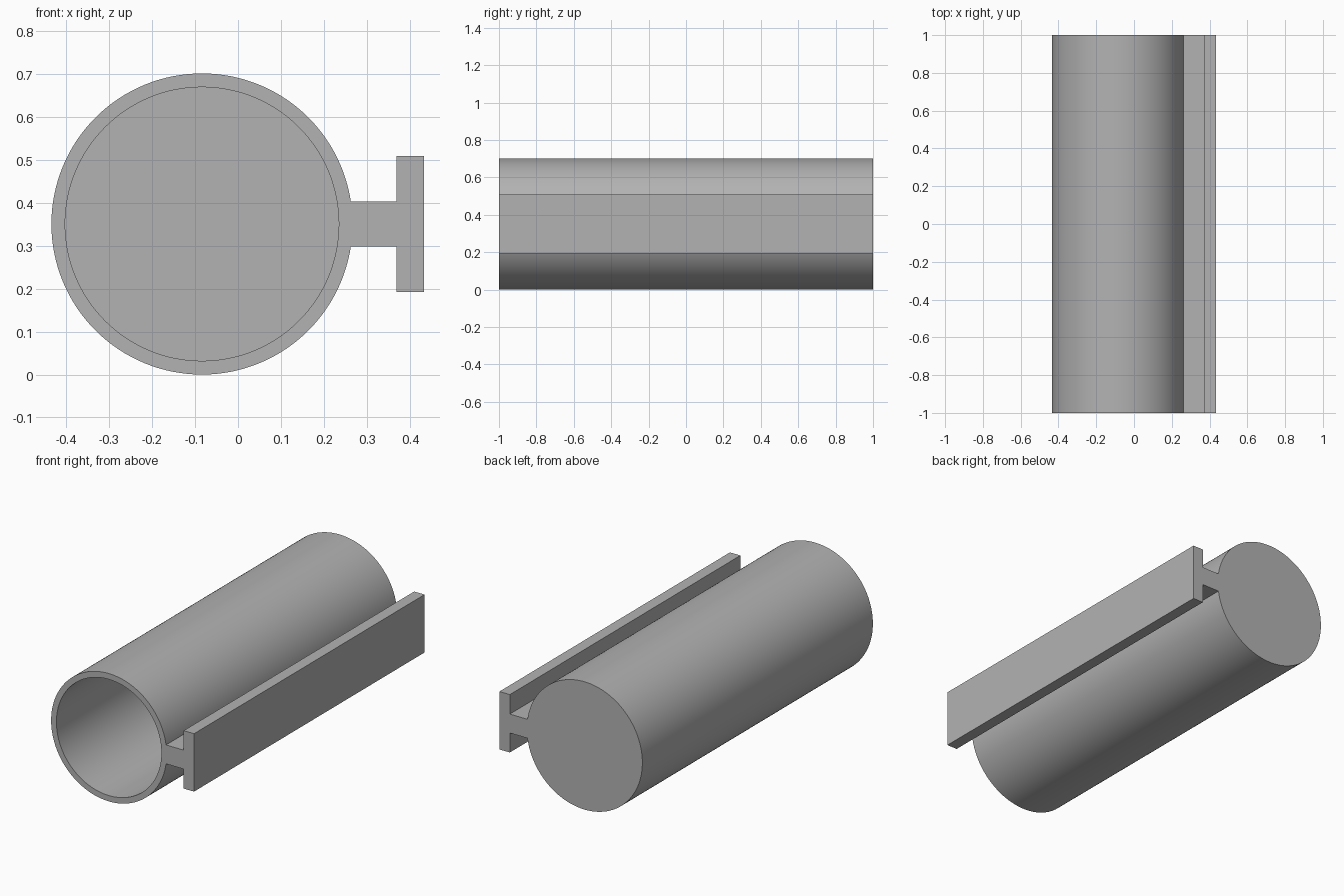
import bpy, bmesh, math

cube = bpy.data.objects.get("Cube")
if cube:
    bpy.data.objects.remove(cube, do_unlink=True)

# Single grey material
GREY = (0.45, 0.45, 0.45, 1)
grey = bpy.data.materials.new("plain grey")
grey.use_nodes = True
grey.diffuse_color = GREY
grey.node_tree.nodes["Principled BSDF"].inputs["Base Color"].default_value = GREY

CX, CZ, OUTER, BORE = -0.084, 0.351, 0.351, 0.319
FRONT, BACK, FLOOR = -1.0, 1.0, 0.968
SEGMENTS = 128


def finish(name, bm):
    bmesh.ops.recalc_face_normals(bm, faces=bm.faces)
    mesh = bpy.data.meshes.new(name)
    bm.to_mesh(mesh)
    bm.free()
    mesh.materials.append(grey)
    obj = bpy.data.objects.new(name, mesh)
    bpy.context.collection.objects.link(obj)
    return obj


# Tube: open at the front, closed by a thin wall at the back
bm = bmesh.new()
rings = []
for radius, y in ((OUTER, BACK), (OUTER, FRONT), (BORE, FRONT), (BORE, FLOOR)):
    ring = []
    for i in range(SEGMENTS):
        a = math.tau * i / SEGMENTS
        ring.append(bm.verts.new((CX + radius * math.cos(a), y, CZ + radius * math.sin(a))))
    rings.append(ring)
for a, b in zip(rings, rings[1:]):
    for i in range(SEGMENTS):
        j = (i + 1) % SEGMENTS
        bm.faces.new((a[i], a[j], b[j], b[i]))
bm.faces.new(rings[0])
bm.faces.new(rings[-1])
tube = finish("tube", bm)
bpy.ops.object.select_all(action="DESELECT")
tube.select_set(True)
bpy.context.view_layer.objects.active = tube
bpy.ops.object.shade_smooth_by_angle(angle=math.radians(30))

# T-shaped side rail: half profile mirrored about the tube axis, then extruded
WEB, FLANGE = 0.052, 0.159
FLANGE_IN, FLANGE_OUT = 0.37, 0.433
root = CX + math.sqrt(OUTER ** 2 - WEB ** 2)
half = [(root, WEB), (FLANGE_IN, WEB), (FLANGE_IN, FLANGE), (FLANGE_OUT, FLANGE)]
outline = half + [(x, -h) for x, h in reversed(half)] + [(CX + OUTER, 0)]
bm = bmesh.new()
face = bm.faces.new([bm.verts.new((x, FRONT, CZ + h)) for x, h in outline])
extruded = bmesh.ops.extrude_face_region(bm, geom=[face], use_keep_orig=True)
moved = [v for v in extruded["geom"] if isinstance(v, bmesh.types.BMVert)]
bmesh.ops.translate(bm, verts=moved, vec=(0, BACK - FRONT, 0))
finish("side_rail", bm)
